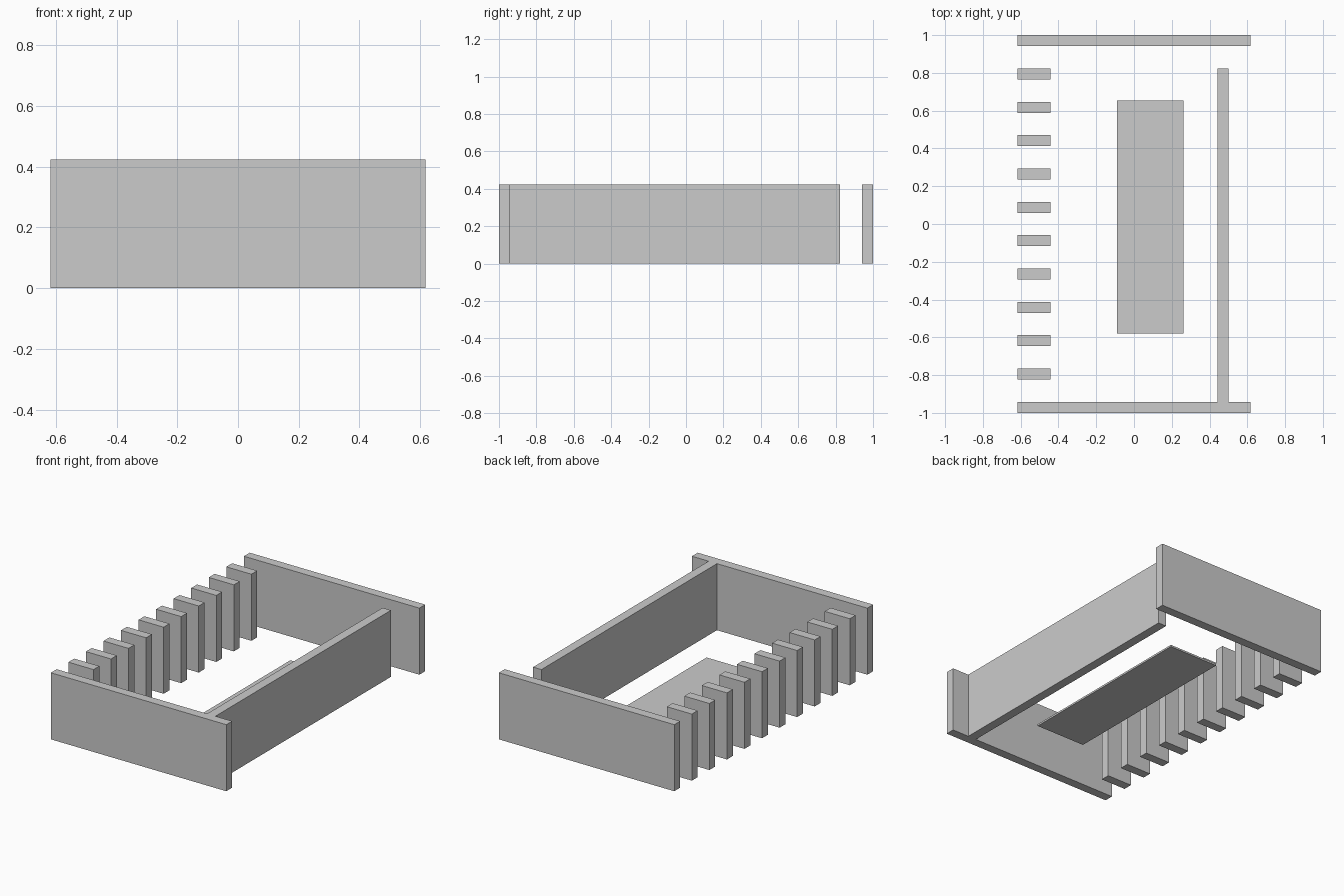
import bpy
import bmesh

if "Cube" in bpy.data.objects:
    bpy.data.objects.remove(bpy.data.objects["Cube"])

U = 2 / 17            # wall module is half of this
T = U / 2             # wall thickness
H = 7.2 * T           # wall height
W = 21 * T / 2        # half width of the end walls


def prism(name, outline, height):
    """Extrude a counter-clockwise plan outline up from the ground."""
    bm = bmesh.new()
    face = bm.faces.new([bm.verts.new((x, y, 0)) for x, y in outline])
    new = bmesh.ops.extrude_face_region(bm, geom=[face])["geom"]
    top = [v for v in new if isinstance(v, bmesh.types.BMVert)]
    bmesh.ops.translate(bm, verts=top, vec=(0, 0, height))
    bmesh.ops.recalc_face_normals(bm, faces=bm.faces)
    mesh = bpy.data.meshes.new(name)
    bm.to_mesh(mesh)
    bm.free()
    obj = bpy.data.objects.new(name, mesh)
    bpy.context.collection.objects.link(obj)
    return obj


def block(name, x0, x1, y0, y1, height):
    return prism(name, [(x0, y0), (x1, y0), (x1, y1), (x0, y1)], height)


# Back end wall
block("back_wall", -W, W, 1 - T, 1, H)

# Front end wall joined with the long side wall in one T-shaped plan
side_out, side_in, side_end = W - 2 * T, W - 3 * T, 1 - 3 * T
prism("front_and_side_wall", [
    (-W, -1), (W, -1), (W, -1 + T), (side_out, -1 + T),
    (side_out, side_end), (side_in, side_end),
    (side_in, -1 + T), (-W, -1 + T)], H)

# Row of upright slats along the left side
for i in range(10):
    y = -1 + 3 * T + i * 3 * T
    block(f"slat_{i + 1}", -W, -W + 3 * T, y, y + T, H)

# Thin floor panel
block("floor_panel", -0.09, 0.262, -0.581, 0.654, 0.012)
